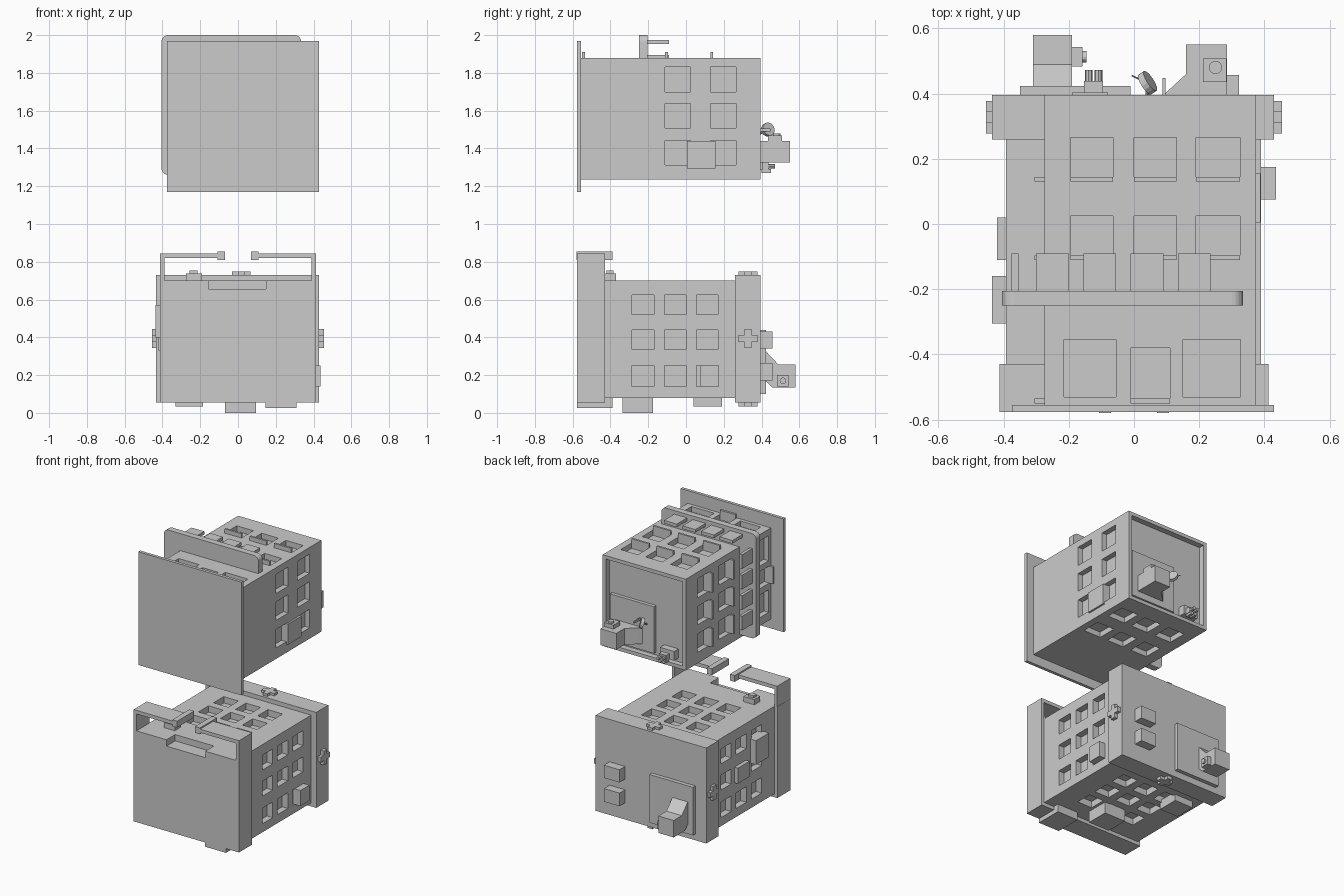
import bpy, bmesh, math
from mathutils import Vector

if "Cube" in bpy.data.objects:
    bpy.data.objects.remove(bpy.data.objects["Cube"])


def new_object(name, bm):
    bmesh.ops.recalc_face_normals(bm, faces=bm.faces)
    me = bpy.data.meshes.new(name)
    bm.to_mesh(me)
    bm.free()
    ob = bpy.data.objects.new(name, me)
    bpy.context.collection.objects.link(ob)
    return ob


def boxes(name, items):
    """One mesh of boxes, each (x0, x1, y0, y1, z0, z1)."""
    bm = bmesh.new()
    for b in items:
        vs = bmesh.ops.create_cube(bm, size=1)["verts"]
        for v in vs:
            for i in range(3):
                lo, hi = b[2 * i], b[2 * i + 1]
                v.co[i] = (lo + hi) / 2 + v.co[i] * (hi - lo)
    return new_object(name, bm)


def prism(name, pts, axis, lo, hi):
    """Extrude a profile along an axis; pts are the other two axes in order."""
    bm = bmesh.new()

    def at(p, t):
        c = list(p)
        c.insert(axis, t)
        return bm.verts.new(c)
    f = bm.faces.new([at(p, lo) for p in pts])
    ext = bmesh.ops.extrude_face_region(bm, geom=[f])["geom"]
    d = Vector((0, 0, 0))
    d[axis] = hi - lo
    bmesh.ops.translate(bm, vec=d, verts=[g for g in ext if isinstance(g, bmesh.types.BMVert)])
    return new_object(name, bm)


def rod(name, a, b, r, n=16):
    a, b = Vector(a), Vector(b)
    bm = bmesh.new()
    bmesh.ops.create_cone(bm, cap_ends=True, segments=n, radius1=r, radius2=r, depth=(b - a).length)
    ob = new_object(name, bm)
    ob.rotation_euler = (b - a).to_track_quat('Z', 'Y').to_euler()
    ob.location = (a + b) / 2
    return ob


def carve(ob, cuts):
    cutter = boxes("cutter", cuts)
    m = ob.modifiers.new("carve", 'BOOLEAN')
    m.operation, m.solver, m.object = 'DIFFERENCE', 'EXACT', cutter
    dg = bpy.context.evaluated_depsgraph_get()
    me = bpy.data.meshes.new_from_object(ob.evaluated_get(dg))
    ob.modifiers.clear()
    ob.data = me
    bpy.data.objects.remove(cutter)


# ---------- upper module ----------
X0, X1, Z0, Z1 = -0.275, 0.375, 1.235, 1.88
CX, CZ, D, E = 0.05, 1.5575, 0.038, 0.05
rows = [(-0.11, 0.025), (0.13, 0.265)]
cols = [(-0.245, -0.115), (-0.05, 0.08), (0.14, 0.275)]
cuts, lips = [], []


def window(y0, y1, a, b, sides, lip=False):
    if 'top' in sides:
        cuts.append((CX + a, CX + b, y0, y1, Z1 - D, Z1 + E))
        if lip:
            lips.append((CX + a, CX + b, y0, y0 + .014, Z1 - D, Z1 + .03))
    if 'bottom' in sides:
        cuts.append((CX + a, CX + b, y0, y1, Z0 - E, Z0 + D))
    if 'left' in sides:
        cuts.append((X0 - E, X0 + D, y0, y1, CZ + a, CZ + b))
        if lip:
            lips.append((X0 - .03, X0 + D, y0, y0 + .014, CZ + a, CZ + b))
    if 'right' in sides:
        cuts.append((X1 - D, X1 + E, y0, y1, CZ + a, CZ + b))


for y0, y1 in rows:
    for a, b in cols:
        window(y0, y1, a, b, ('top', 'left'), True)
        window(y0, y1, a, b, ('bottom', 'right'))
for a, b in [(-.265, -.105), (.1, .277)]:
    window(-.53, -.355, a, b, ('top', 'left'))
window(-.55, -.38, -.06, .06, ('top', 'left'), True)
cuts.append((X0 + .025, X1 - .025, .355, .5, Z0 + .025, Z1 - .025))
upper = boxes("upper_body", [(X0, X1, -.56, .395, Z0, Z1)])
carve(upper, cuts)
boxes("window_lips", lips)
boxes("upper_front_panel", [(-.375, .43, -.577, -.555, 1.17, 1.97)])
boxes("right_cover", [(.33, .388, .005, .155, 1.295, 1.44)])

# offset rounded collar plate
r, c, h = .035, (-.035, 1.63), .37
ring = []
for k, (sx, sz) in enumerate([(1, 1), (-1, 1), (-1, -1), (1, -1)]):
    for i in range(6):
        t = math.pi / 2 * (k + i / 5)
        ring.append((c[0] + sx * (h - r) + r * math.cos(t), c[1] + sz * (h - r) + r * math.sin(t)))
prism("collar_plate", ring, 1, -.25, -.205)

# tabs behind the collar on its top and left
tabs = []
for o in (-.215, -.07, .075, .22):
    tabs.append((c[0] + o - .05, c[0] + o + .05, -.21, -.09, 1.953, 1.975))
    tabs.append((-.376, -.355, -.21, -.09, c[1] - o - .05, c[1] - o + .05))
boxes("collar_tabs", tabs)

# upper rear hatch, spout, dish and plug
boxes("upper_hatch", [(-.015, .33, .35, .38, 1.28, 1.61)])
prism("upper_spout", [(.07, .375), (.095, .4), (.16, .46), (.16, .55), (.285, .55), (.285, .375)],
      2, 1.325, 1.44)
boxes("spout_cap", [(.212, .284, .435, .508, 1.44, 1.468)])
rod("spout_button", (.25, .48, 1.46), (.25, .48, 1.48), .02)
rod("dish", (.033, .428, 1.497), (.05, .439, 1.503), .036)
rod("dish_needle", (-.006, .455, 1.515), (.04, .433, 1.5), .003, 6)
rod("dish_stem", (.04, .37, 1.47), (.042, .433, 1.498), .006, 8)
boxes("hatch_fin", [(.088, .096, .375, .448, 1.49, 1.505)])
boxes("plug", [(-.19, -.08, .35, .404, 1.285, 1.35), (-.153, -.095, .4, .438, 1.285, 1.325)])
for x in (-.139, -.109):
    rod("plug_pin", (x, .435, 1.305), (x, .472, 1.305), .012, 8)
    boxes("plug_prong", [(x - .01, x + .01, .4, .45, 1.27, 1.29)])

# ---------- lower module ----------
lower = boxes("lower_body", [(-.392, .39, -.44, .27, .08, .70)])
yw = [(-.285, -.17), (-.115, 0), (.055, .17)]
xw = [(-.23, -.115), (-.0575, .0575), (.115, .23)]
zw = [(.14, .25), (.335, .44), (.52, .625)]
d = .045
cuts = []
for y in yw:
    for x in xw:
        cuts += [(*x, *y, .7 - d, .75), (*x, *y, .03, .08 + d)]
    for z in zw:
        cuts += [(-.45, -.392 + d, *y, *z), (.39 - d, .45, *y, *z)]
carve(lower, cuts)
boxes("rear_flange", [(-.435, .43, .26, .395, .055, .73)])

# front block with a shallow notch and a bracket frame above it
front = boxes("front_block", [(-.413, .41, -.577, -.43, .055, .70)])
carve(front, [(-.155, .148, -.65, -.48, .655, .75)])
for s in (-1, 1):
    for name, (a, b, y0, y1, z0, z1) in {
            "bracket_side": (.39, .412, -.577, -.43, .055, .845),
            "bracket_arm": (.08, .412, -.577, -.43, .82, .845),
            "bracket_tip": (.07, .108, -.58, -.39, .81, .855)}.items():
        boxes(name, [(min(s * a, s * b), max(s * a, s * b), y0, y1, z0, z1)])
boxes("front_foot", [(.145, .31, -.577, -.39, .025, .08)])
boxes("middle_foot", [(-.07, .095, -.335, -.175, 0, .1)])
boxes("rear_foot", [(-.33, -.185, .04, .19, .035, .1)])
boxes("top_knob", [(-.275, -.19, -.435, -.37, .69, .737), (-.258, -.215, -.42, -.385, .737, .753)])
boxes("right_module", [(.35, .436, .075, .175, .14, .25)])
boxes("left_modules", [(-.436, -.36, -.305, -.16, .40, .57), (-.42, -.36, -.11, .02, .33, .44)])

# cross bolts on all four sides of the flange
for s in (-1, 1):
    for p, q in ((.05, .018), (.018, .05)):
        lo, hi = sorted((s * .42, s * .454))
        boxes("side_cross_bolt", [(lo, hi, .328 - p, .328 + p, .394 - q, .394 + q)])
        zl, zh = (.72, .748) if s > 0 else (.033, .065)
        boxes("cap_cross_bolt", [(.017 - p, .017 + p, .328 - q, .328 + q, zl, zh)])

# lower rear hatch, spout and sockets
boxes("lower_hatch", [(-.35, -.01, .39, .423, .1, .44)])
prism("lower_spout", [(.41, .34), (.49, .255), (.58, .255), (.58, .135), (.455, .135), (.41, .18)],
      0, -.31, -.19)
boxes("spout_side_cap", [(-.195, -.158, .483, .543, .14, .2)])
rod("side_button", (-.16, .513, .17), (-.146, .513, .17), .017)
boxes("rear_sockets", [(.2, .322, .39, .457, .34, .43), (.2, .322, .39, .457, .172, .265)])
